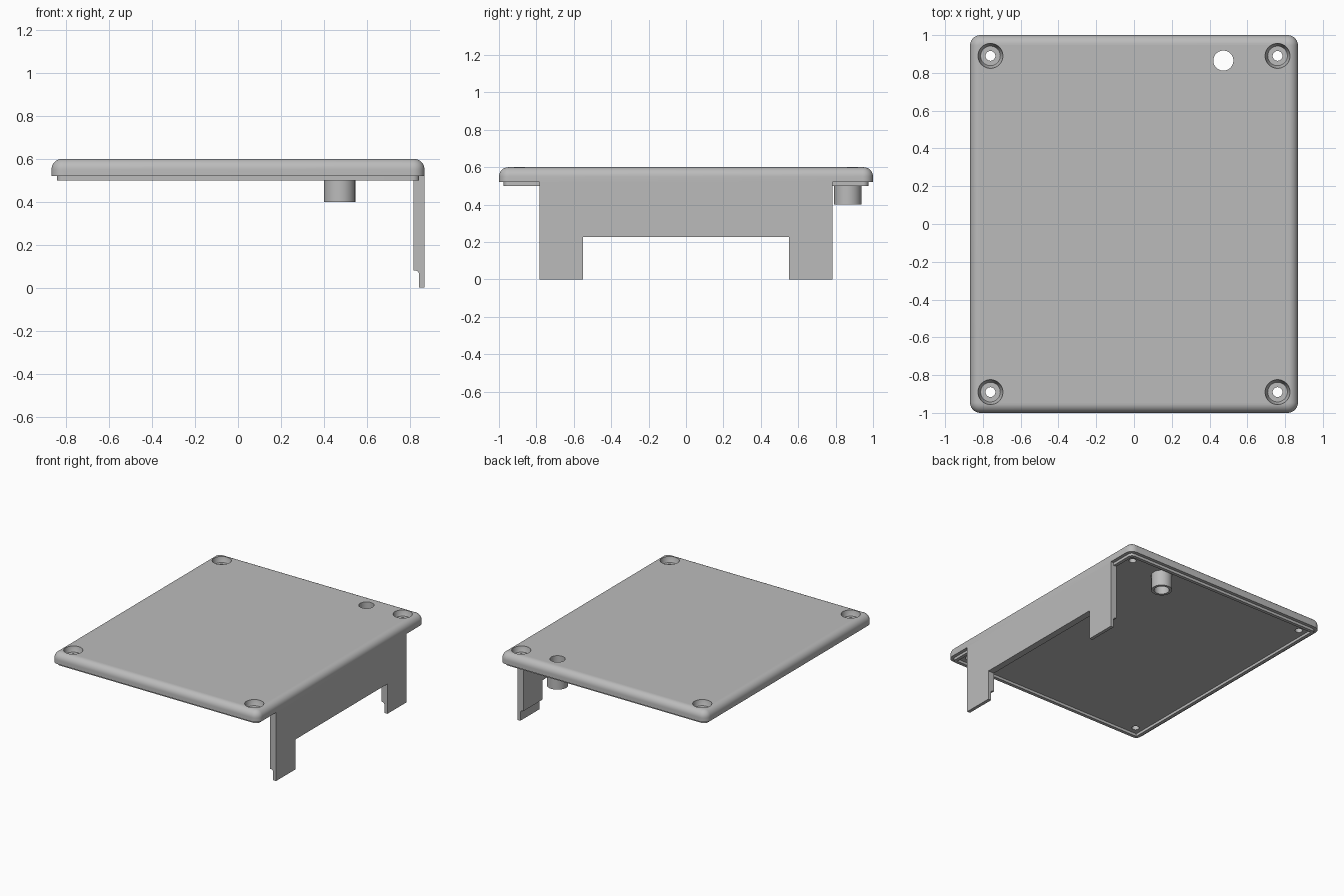
import bpy, bmesh, math

if "Cube" in bpy.data.objects:
    bpy.data.objects.remove(bpy.data.objects["Cube"])

HX, HY, R = 0.868, 1.0, 0.055      # lid half sizes and corner radius
mat = bpy.data.materials.new("grey plastic")
mat.diffuse_color = (0.5, 0.5, 0.5, 1)
mat.use_nodes = True
mat.node_tree.nodes["Principled BSDF"].inputs["Base Color"].default_value = mat.diffuse_color


def make(name, bm):
    bmesh.ops.recalc_face_normals(bm, faces=bm.faces[:])
    me = bpy.data.meshes.new(name)
    bm.to_mesh(me)
    bm.free()
    me.materials.append(mat)
    ob = bpy.data.objects.new(name, me)
    bpy.context.collection.objects.link(ob)
    return ob


def loft(bm, rings, closed=False):
    """Skin a list of point rings; cap the ends, or join last to first."""
    vs = [[bm.verts.new(p) for p in ring] for ring in rings]
    n = len(vs[0])
    pairs = list(zip(vs, vs[1:])) + ([(vs[-1], vs[0])] if closed else [])
    for a, b in pairs:
        for i in range(n):
            j = (i + 1) % n
            bm.faces.new((a[i], a[j], b[j], b[i]))
    if not closed:
        bm.faces.new(vs[0])
        bm.faces.new(vs[-1])


def rounded_rect(inset, z, seg=8):
    r = R - inset
    pts = []
    for k, (sx, sy) in enumerate([(1, 1), (-1, 1), (-1, -1), (1, -1)]):
        for i in range(seg + 1):
            a = math.pi / 2 * (k + i / seg)
            pts.append((sx * (HX - R) + r * math.cos(a),
                        sy * (HY - R) + r * math.sin(a), z))
    return pts


def circle(x, y, r, z, n=48):
    return [(x + r * math.cos(2 * math.pi * i / n),
             y + r * math.sin(2 * math.pi * i / n), z) for i in range(n)]


def cut(ob, cutter):
    cutter.hide_render = True
    m = ob.modifiers.new("cut", 'BOOLEAN')
    m.operation, m.solver, m.object = 'DIFFERENCE', 'EXACT', cutter
    bpy.context.view_layer.objects.active = ob
    bpy.ops.object.modifier_apply(modifier=m.name)
    bpy.data.objects.remove(cutter)


def smooth(ob):
    bpy.ops.object.select_all(action='DESELECT')
    ob.select_set(True)
    bpy.context.view_layer.objects.active = ob
    bpy.ops.object.shade_smooth_by_angle(angle=math.radians(30))


# Lid: recessed underside, locating rim, straight side, rounded top edge
profile = [(0.05, 0.52), (0.05, 0.50), (0.025, 0.50), (0.025, 0.52), (0, 0.52)]
for i in range(9):
    a = math.pi / 2 * i / 8
    profile.append((0.05 * (1 - math.cos(a)), 0.55 + 0.05 * math.sin(a)))
bm = bmesh.new()
loft(bm, [rounded_rect(d, z) for d, z in profile])
lid = make("lid", bm)

# Countersunk screw holes in the corners and the hole above the boss
BX, BY, BR = 0.473, 0.865, 0.053
bm = bmesh.new()
for sx in (-1, 1):
    for sy in (-1, 1):
        loft(bm, [circle(sx * 0.76, sy * 0.89, r, z) for r, z in
                  [(0.026, 0.45), (0.026, 0.56), (0.052, 0.56),
                   (0.066, 0.595), (0.066, 0.65)]])
loft(bm, [circle(BX, BY, BR, z) for z in (0.45, 0.65)])
cut(lid, make("hole_cutter", bm))
smooth(lid)

# Hollow boss under the lid
bm = bmesh.new()
loft(bm, [circle(BX, BY, r, z) for r, z in
          [(BR, 0.40), (0.073, 0.40), (0.073, 0.52), (BR, 0.52)]], closed=True)
smooth(make("boss", bm))

# Side panel with thinned, rounded foot
foot = [(HX, 0), (HX, 0.52), (0.8175, 0.52), (0.8175, 0.08)]
for i in range(5):
    a = math.pi / 2 * (1 - i / 4)
    foot.append((0.825 + 0.018 * math.cos(a), 0.062 + 0.018 * math.sin(a)))
foot.append((0.843, 0))
bm = bmesh.new()
loft(bm, [[(x, y, z) for x, z in foot] for y in (-0.783, 0.783)])
panel = make("side_panel", bm)

# Opening between the two legs
bm = bmesh.new()
loft(bm, [[(x, y, z) for x, y in
           [(0.7, -0.552), (1, -0.552), (1, 0.552), (0.7, 0.552)]]
          for z in (-0.1, 0.227)])
cut(panel, make("opening_cutter", bm))
smooth(panel)
